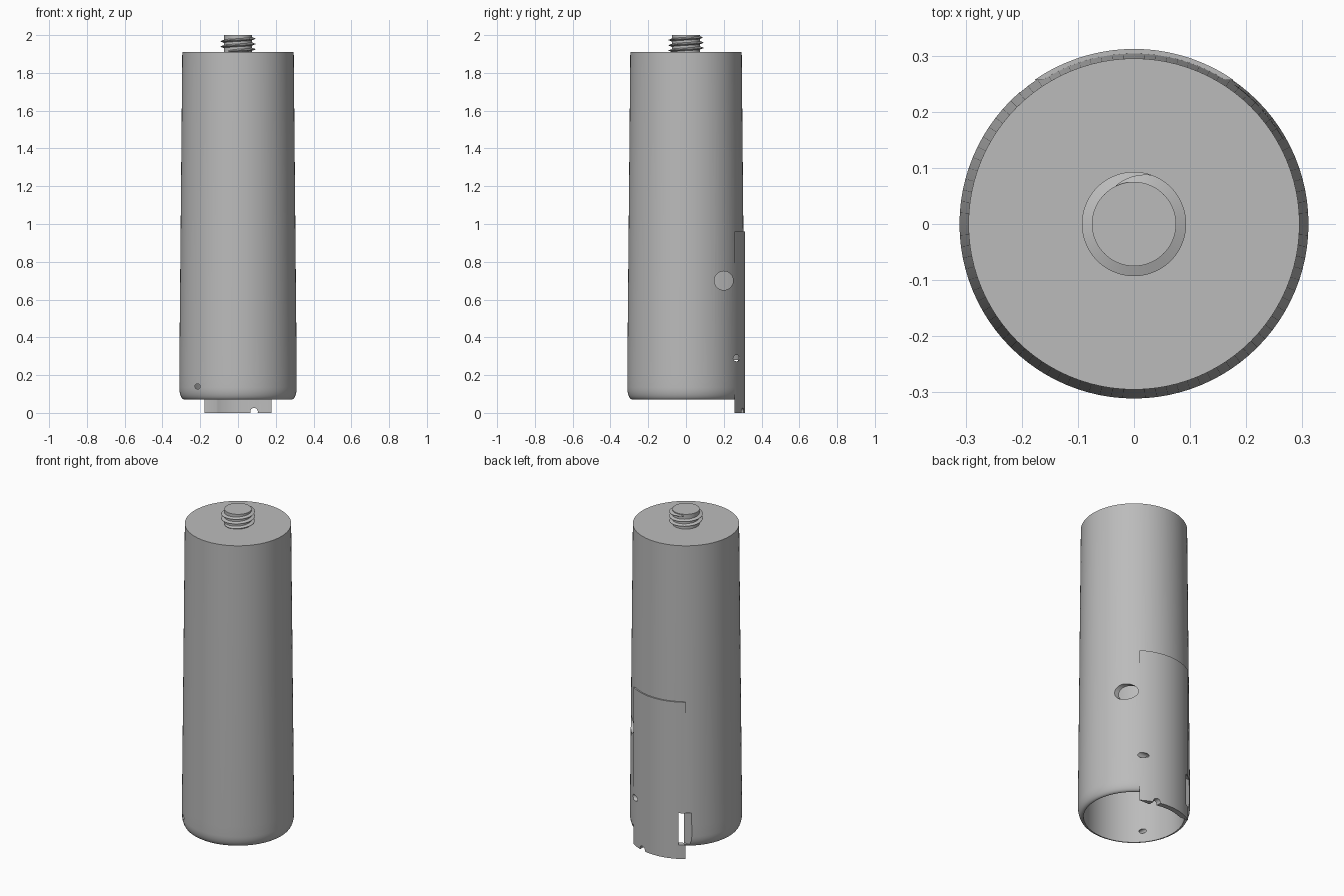
import bpy, bmesh, math
from mathutils import Vector, Matrix

old = bpy.data.objects.get("Cube")
if old:
    bpy.data.objects.remove(old, do_unlink=True)

GREY = (0.5, 0.5, 0.5, 1.0)
mat = bpy.data.materials.new("plain grey")
mat.use_nodes = True
mat.diffuse_color = GREY
mat.node_tree.nodes["Principled BSDF"].inputs["Base Color"].default_value = GREY


def finish(bm, name):
    """Turn a bmesh into a named grey object."""
    bmesh.ops.recalc_face_normals(bm, faces=bm.faces[:])
    mesh = bpy.data.meshes.new(name)
    bm.to_mesh(mesh)
    bm.free()
    mesh.materials.append(mat)
    obj = bpy.data.objects.new(name, mesh)
    bpy.context.collection.objects.link(obj)
    return obj


def select(obj):
    bpy.ops.object.select_all(action='DESELECT')
    obj.select_set(True)
    bpy.context.view_layer.objects.active = obj


def smooth(obj):
    select(obj)
    bpy.ops.object.shade_smooth_by_angle(angle=math.radians(30))


def lathe(name, profile, steps=96):
    """Spin an (r, z) profile about the z axis."""
    bm = bmesh.new()
    verts = [bm.verts.new((r, 0, z)) for r, z in profile]
    edges = [bm.edges.new(pair) for pair in zip(verts, verts[1:])]
    bmesh.ops.spin(bm, geom=verts + edges, cent=(0, 0, 0), axis=(0, 0, 1),
                   angle=2 * math.pi, steps=steps, use_duplicate=False)
    bmesh.ops.remove_doubles(bm, verts=bm.verts[:], dist=0.0001)
    return finish(bm, name)


def drill(name, start, end, radius):
    """Round cutter between two points."""
    a, b = Vector(start), Vector(end)
    turn = (b - a).to_track_quat('Z', 'Y').to_matrix().to_4x4()
    bm = bmesh.new()
    bmesh.ops.create_cone(bm, cap_ends=True, segments=32, radius1=radius,
                          radius2=radius, depth=(b - a).length,
                          matrix=Matrix.Translation((a + b) / 2) @ turn)
    return finish(bm, name)


def block(name, low, high):
    """Box cutter between two corners."""
    a, b = Vector(low), Vector(high)
    bm = bmesh.new()
    bmesh.ops.create_cube(bm, size=1, matrix=Matrix.Translation((a + b) / 2)
                          @ Matrix.Diagonal((*(b - a), 1)))
    return finish(bm, name)


# Hollow tapered body: rounded lower rim, open bottom, closed flat top
R, RIM_Z, FILLET = 0.311, 0.07, 0.065
rim = []
for i in range(9):
    t = math.pi / 2 * i / 8
    rim.append((0.283 + 0.028 * math.sin(t), RIM_Z + FILLET * (1 - math.cos(t))))
body = lathe("body_shell", [(0, 1.87), (0.28, 1.87), (0.28, RIM_Z)] + rim
             + [(R, 0.2), (0.295, 1.91), (0, 1.91)])

# Curved back plate: a ring segment cut off by a flat plane
OUTER, INNER, CUT_Y, PLATE_TOP = 0.312, 0.281, 0.257, 0.96


def arc(radius, count=32):
    a = math.asin(CUT_Y / radius)
    angles = [a + (math.pi - 2 * a) * i / count for i in range(count + 1)]
    return [(radius * math.cos(t), radius * math.sin(t), 0) for t in angles]


bm = bmesh.new()
face = bm.faces.new([bm.verts.new(p) for p in arc(OUTER) + arc(INNER)[::-1]])
up = bmesh.ops.extrude_face_region(bm, geom=[face])["geom"]
bmesh.ops.translate(bm, vec=(0, 0, PLATE_TOP),
                    verts=[v for v in up if isinstance(v, bmesh.types.BMVert)])
plate = finish(bm, "back_plate")

# Side port, pin holes, side slot and lower edge notch
cutters = [
    drill("side_port_cutter", (0.1, 0.2, 0.7), (0.4, 0.2, 0.7), 0.05),
    drill("pin_hole_cutter", (0.03, 0.267, 0.29), (0.4, 0.267, 0.29), 0.017),
    drill("front_hole_cutter", (-0.214, -0.4, 0.14), (-0.214, -0.1, 0.14), 0.014),
    drill("edge_notch_cutter", (0.085, 0.2, 0.006), (0.085, 0.4, 0.006), 0.02),
    block("slot_cutter", (-0.4, 0.235, 0.085), (-0.05, 0.277, 0.28)),
]
for obj in (body, plate):
    select(obj)
    for cutter in cutters:
        mod = obj.modifiers.new(cutter.name, 'BOOLEAN')
        mod.operation = 'DIFFERENCE'
        mod.solver = 'EXACT'
        mod.object = cutter
        bpy.ops.object.modifier_apply(modifier=mod.name)
    smooth(obj)
for cutter in cutters:
    bpy.data.objects.remove(cutter, do_unlink=True)

# Threaded stud: plain core with a helical ridge
CORE, TIP = 0.075, 0.092
smooth(lathe("stud_core", [(0, 1.9), (CORE, 1.9), (CORE, 2.0), (0, 2.0)], 64))

TURNS, PER_TURN, PITCH, HALF = 2.7, 64, 0.028, 0.009
total = int(TURNS * PER_TURN)
bm = bmesh.new()
rings = []
for i in range(total + 1):
    t = math.radians(115) + 2 * math.pi * (i - total) / PER_TURN
    z = 1.99 + PITCH * (i - total) / PER_TURN
    fade = min(1, (total - i) / 8, i / 8)
    tip = CORE + 0.001 + (TIP - CORE) * fade
    section = [(CORE - 0.004, z - HALF), (tip, z - 0.001),
               (tip, z + 0.001), (CORE - 0.004, z + HALF)]
    rings.append([bm.verts.new((r * math.cos(t), r * math.sin(t), h))
                  for r, h in section])
for a, b in zip(rings, rings[1:]):
    for k in range(4):
        n = (k + 1) % 4
        bm.faces.new((a[k], a[n], b[n], b[k]))
bm.faces.new(rings[0])
bm.faces.new(rings[-1][::-1])
smooth(finish(bm, "stud_thread"))
